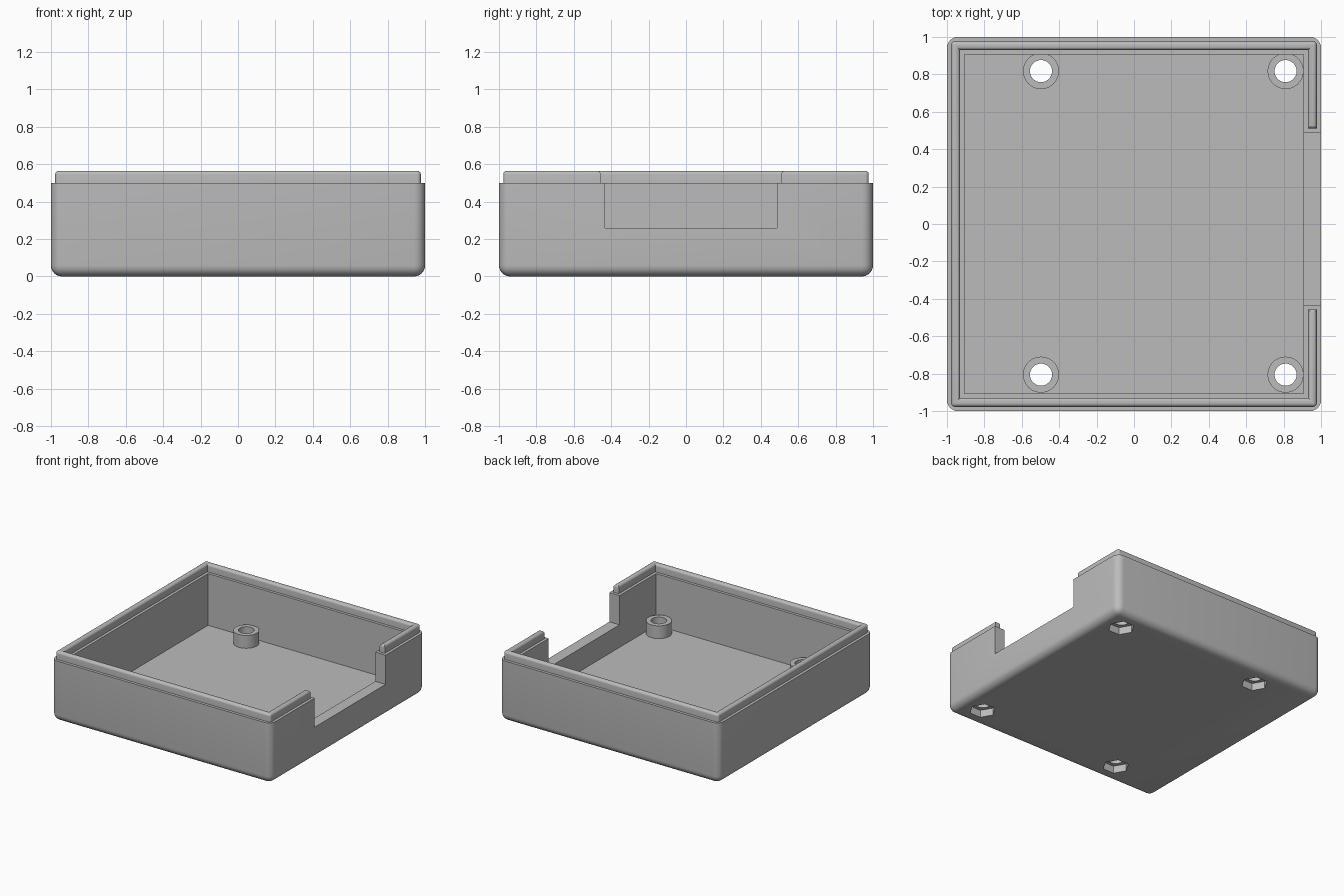
import bpy, bmesh, math
from mathutils import Matrix

old = bpy.data.objects.get("Cube")
if old:
    bpy.data.objects.remove(old, do_unlink=True)

# One plain grey for everything
grey = bpy.data.materials.new("light_grey")
grey.use_nodes = True
grey.diffuse_color = (0.5, 0.5, 0.5, 1)
grey.node_tree.nodes["Principled BSDF"].inputs["Base Color"].default_value = (0.5, 0.5, 0.5, 1)


def finish(name, bm):
    bmesh.ops.recalc_face_normals(bm, faces=bm.faces[:])
    mesh = bpy.data.meshes.new(name)
    bm.to_mesh(mesh)
    bm.free()
    obj = bpy.data.objects.new(name, mesh)
    mesh.materials.append(grey)
    bpy.context.collection.objects.link(obj)
    return obj


def prism(name, points, z0, z1, bevel=0, pick=None):
    """Extrude an outline from z0 to z1 and round the edges chosen by pick."""
    bm = bmesh.new()
    base = bm.faces.new([bm.verts.new((x, y, z0)) for x, y in points])
    top = bmesh.ops.extrude_face_region(bm, geom=[base], use_keep_orig=True)["geom"]
    for v in top:
        if isinstance(v, bmesh.types.BMVert):
            v.co.z = z1
    bmesh.ops.recalc_face_normals(bm, faces=bm.faces[:])
    if bevel:
        edges = [e for e in bm.edges if pick(e)]
        bmesh.ops.bevel(bm, geom=edges, offset=bevel, segments=6, profile=0.5, affect='EDGES')
    return finish(name, bm)


def rect(x0, x1, y0, y1):
    return [(x0, y0), (x1, y0), (x1, y1), (x0, y1)]


def circle(x, y, r, n):
    return [(x + r * math.cos(i * math.tau / n), y + r * math.sin(i * math.tau / n)) for i in range(n)]


def select_only(obj):
    bpy.ops.object.select_all(action='DESELECT')
    obj.select_set(True)
    bpy.context.view_layer.objects.active = obj


def cut(obj, cutter):
    cutter.hide_render = True
    mod = obj.modifiers.new("cut", 'BOOLEAN')
    mod.operation = 'DIFFERENCE'
    mod.solver = 'EXACT'
    mod.object = cutter
    select_only(obj)
    bpy.ops.object.modifier_apply(modifier=mod.name)
    bpy.data.objects.remove(cutter, do_unlink=True)


def is_upright(e):
    a, b = (v.co for v in e.verts)
    return abs(a.z - b.z) > 0.01


WALL, FLOOR, RIM = 0.907, 0.075, 0.5
NOTCH = (-0.433, 0.487)

# Tray shell, rounded at the bottom and upright corners
tray = prism("tray", rect(-1, 1, -1, 1), 0, RIM, 0.06,
             lambda e: is_upright(e) or max(v.co.z for v in e.verts) < 0.01)
cut(tray, prism("cavity", rect(-WALL, WALL, -WALL, WALL), FLOOR, 1))
cut(tray, prism("side_notch", rect(0.8, 1.2, *NOTCH), 0.26, 1))
parts = [tray]

# Screw posts with through holes and hexagonal nut pockets underneath
for x, x_name in ((-0.497, "right"), (0.81, "left")):
    for y, y_name in ((-0.805, "front"), (0.817, "back")):
        post = prism(f"screw_post_{y_name}_{x_name}", circle(x, y, 0.096, 48), FLOOR - 0.005, 0.18)
        for part in (tray, post):
            cut(part, prism("screw_hole", circle(x, y, 0.059, 48), -0.1, 0.4))
        cut(tray, prism("nut_pocket", circle(x, y, 0.1, 6), -0.1, 0.06))
        parts.append(post)

# Raised lip, open at the notch, rounded on top and at the outer corners
OUT, IN = 0.977, 0.93
low, high = NOTCH[0] - 0.023, NOTCH[1] + 0.023
outline = [(OUT, low), (OUT, -OUT), (-OUT, -OUT), (-OUT, OUT), (OUT, OUT), (OUT, high),
           (IN, high), (IN, IN), (-IN, IN), (-IN, -IN), (IN, -IN), (IN, low)]


def lip_edge(e):
    if not is_upright(e):
        return e.verts[0].co.z > RIM
    co = e.verts[0].co
    return abs(co.x) > 0.95 and abs(co.y) > 0.95


parts.append(prism("lip", outline, RIM - 0.01, 0.565, 0.02, lip_edge))

for part in parts:
    select_only(part)
    bpy.ops.object.shade_smooth_by_angle(angle=math.radians(30))
